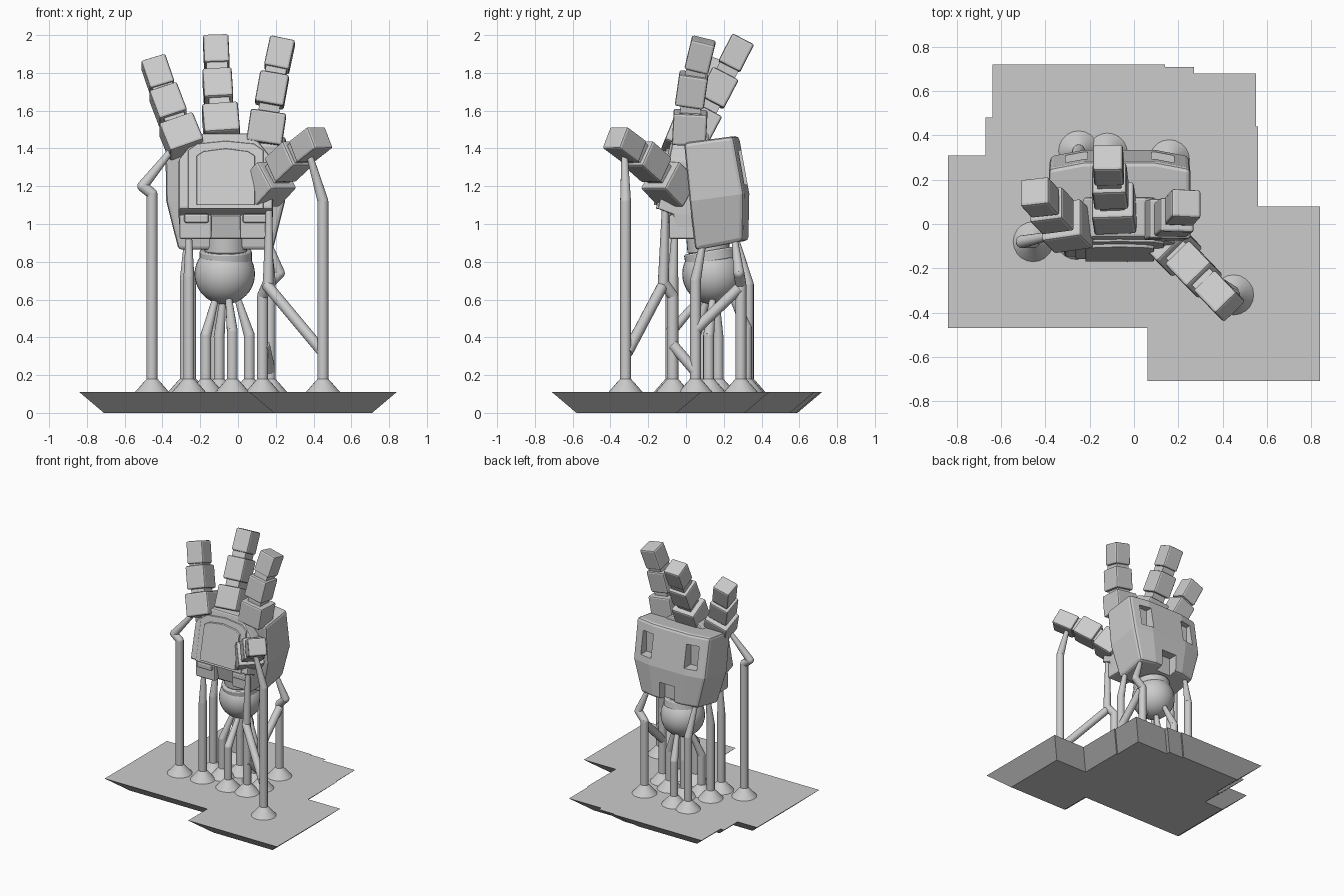
import bpy, bmesh
from mathutils import Vector, Matrix

if "Cube" in bpy.data.objects:
    bpy.data.objects.remove(bpy.data.objects["Cube"])

grey = bpy.data.materials.new("light_grey")
grey.use_nodes = True
grey.diffuse_color = (0.6, 0.6, 0.6, 1)
grey.node_tree.nodes["Principled BSDF"].inputs["Base Color"].default_value = (0.6, 0.6, 0.6, 1)

CX = -0.065  # centre line of the hand


def finish(name, bm, bevel=0.0, smooth=False):
    bmesh.ops.recalc_face_normals(bm, faces=bm.faces)
    mesh = bpy.data.meshes.new(name)
    bm.to_mesh(mesh)
    bm.free()
    mesh.materials.append(grey)
    ob = bpy.data.objects.new(name, mesh)
    bpy.context.collection.objects.link(ob)
    if bevel:
        mod = ob.modifiers.new("soft_edges", 'BEVEL')
        mod.width, mod.segments, mod.limit_method = bevel, 2, 'ANGLE'
    if smooth:
        bpy.ops.object.select_all(action='DESELECT')
        ob.select_set(True)
        bpy.context.view_layer.objects.active = ob
        bpy.ops.object.shade_smooth_by_angle()
    return ob


def loft(name, rings, bevel=0.0):
    """Skin a stack of equal-length rings and cap both ends."""
    bm = bmesh.new()
    rows = [[bm.verts.new(p) for p in ring] for ring in rings]
    for a, b in zip(rows, rows[1:]):
        for i in range(len(a)):
            j = (i + 1) % len(a)
            bm.faces.new((a[i], a[j], b[j], b[i]))
    bm.faces.new(rows[0])
    bm.faces.new(rows[-1])
    return finish(name, bm, bevel)


def block(name, centre, size, axis=(0, 0, 1), side=(1, 0, 0), bevel=0.012):
    """Box whose z runs along axis and whose x lies close to side."""
    z = Vector(axis).normalized()
    x = Vector(side)
    x = (x - z * x.dot(z)).normalized()
    rot = Matrix((x, z.cross(x), z)).transposed().to_4x4()
    bm = bmesh.new()
    bmesh.ops.create_cube(bm, size=1, matrix=Matrix.Translation(centre) @ rot
                          @ Matrix.Diagonal((*size, 1)))
    return finish(name, bm, bevel)


def cone(bm, a, b, r1, r2, sides=14):
    a, b = Vector(a), Vector(b)
    rot = (b - a).to_track_quat('Z', 'Y').to_matrix().to_4x4()
    bmesh.ops.create_cone(bm, cap_ends=True, segments=sides, radius1=r1, radius2=r2,
                          depth=(b - a).length, matrix=Matrix.Translation((a + b) / 2) @ rot)


# Raft: stepped outline with its underside drawn in
outline = [(-.84, -.47), (.06, -.47), (.06, -.71), (.84, -.71), (.84, .08), (.56, .08),
           (.56, .44), (.55, .44), (.55, .68), (.27, .68), (.27, .71), (.14, .71),
           (.14, .72), (-.64, .72), (-.64, .48), (-.67, .48), (-.67, .31), (-.84, .31)]


def inset(points, d):
    out = []
    for i, p in enumerate(points):
        p = Vector(p)
        e1 = (p - Vector(points[i - 1])).normalized()
        e2 = (Vector(points[(i + 1) % len(points)]) - p).normalized()
        out.append(p + d * Vector((-e1.y - e2.y, e1.x + e2.x)))
    return out


loft("raft", [[(x, y, 0) for x, y in inset(outline, 0.13)],
              [(x, y, 0.11) for x, y in outline]])


# Back shell of the hand, with three pockets
def shell_ring(half, front, back, zf, zb):
    return [(CX - half, front, zf), (CX + half, front, zf), (CX + half, back - .03, zb),
            (CX + half * .5, back, zb), (CX - half * .5, back, zb), (CX - half, back - .03, zb)]


shell = loft("back_shell", [shell_ring(.25, .05, .33, .86, .91),
                            shell_ring(.315, .02, .335, 1.12, 1.16),
                            shell_ring(.32, -.01, .28, 1.43, 1.465)], 0.02)
for label, x, y, z, w, h in (("upper_right", -.26, .31, 1.3, .1, .18),
                             ("upper_left", .13, .31, 1.3, .1, .18),
                             ("lower", CX, .33, .95, .13, .19)):
    cutter = block(label + "_pocket_cutter", (x, y, z), (w, .14, h), bevel=0)
    cutter.hide_render = True
    cutter.hide_set(True)
    cut = shell.modifiers.new(label + "_pocket", 'BOOLEAN')
    cut.object, cut.operation, cut.solver = cutter, 'DIFFERENCE', 'EXACT'


# Palm body
def palm_ring(z, half, front):
    return [(CX - half, front, z), (CX + half, front, z), (CX + half, .12, z), (CX - half, .12, z)]


def palm_y(z):
    return -0.15 + (z - 1.07) * 0.22


loft("palm", [palm_ring(.92, .24, -.04), palm_ring(1.05, .25, -.07), palm_ring(1.08, .25, -.15),
              palm_ring(1.34, .25, palm_y(1.34)), palm_ring(1.44, .17, palm_y(1.44)),
              palm_ring(1.48, .12, palm_y(1.48))], 0.012)


# Arched rim and panel on the palm
def arch(name, half, low, high, out):
    c = half * .25
    pts = [(-half, low), (half, low), (half, high - c), (half - c, high - .015),
           (0, high), (c - half, high - .015), (-half, high - c)]
    loft(name, [[(CX + x, palm_y(z) + dy, z) for x, z in pts] for dy in (.04, -out)], 0.006)


arch("palm_rim", .2, 1.08, 1.44, .012)
arch("palm_panel", .155, 1.1, 1.4, .028)

# Heel pads either side of the wrist
for label, s in (("right", -1), ("left", 1)):
    block(label + "_heel_pad", (CX + s * .16, -.02, .985), (.17, .14, .13))
    block(label + "_heel_ridge", (CX + s * .155, -.05, 1.03), (.13, .13, .05))

# Wrist and ball joint
bm = bmesh.new()
cone(bm, (CX, .12, .85), (CX, .11, .98), .112, .112, 32)
cone(bm, (CX, .135, .8), (CX, .125, .86), .138, .138, 32)
finish("wrist", bm, 0.008, True)
bm = bmesh.new()
bmesh.ops.create_uvsphere(bm, u_segments=32, v_segments=20, radius=.16,
                          matrix=Matrix.Translation((-.07, .14, .735)))
finish("wrist_ball", bm, 0, True)

# Fingers and thumb: three segments each with slim joints between
digits = {
    "little_finger": ([(-.3, -.01, 1.46), (-.37, .06, 1.63), (-.425, .12, 1.79)], (1, 0, 0)),
    "middle_finger": ([(-.09, .07, 1.53), (-.107, .17, 1.72), (-.115, .265, 1.905)], (1, 0, 0)),
    "index_finger": ([(.15, .02, 1.51), (.18, .03, 1.71), (.22, .075, 1.895)], (1, 0, 0)),
    "thumb": ([(.16, -.09, 1.21), (.27, -.205, 1.33), (.385, -.325, 1.42)], (1, 1, 0)),
}
sizes = [(.19, .18, .17), (.155, .155, .17), (.135, .13, .165)]
for name, (pts, side) in digits.items():
    pts = [Vector(p) for p in pts]
    dirs = [pts[1] - pts[0], pts[2] - pts[0], pts[2] - pts[1]]
    for part, p, d, s in zip(("base", "middle", "tip"), pts, dirs, sizes):
        block(f"{name}_{part}", p, s, d, side)
    for i in (0, 1):
        block(f"{name}_joint_{i + 1}", (pts[i] + pts[i + 1]) / 2, (.11, .11, .12), dirs[i * 2], side, 0)

# Supports: flared foot, straight column, then bent and tapered arms
R = 0.029


def tube(bm, path):
    for i, (a, b) in enumerate(zip(path, path[1:])):
        last = i == len(path) - 2
        cone(bm, a, b, R, R * .6 if last and i else R)
        if not last:
            bmesh.ops.create_uvsphere(bm, u_segments=14, v_segments=8, radius=R,
                                      matrix=Matrix.Translation(b))


# each entry: foot x, foot y, column top, arm points
supports = {
    "little_side": (-.455, -.08, 1.16, [(-.505, -.08, 1.2), (-.36, -.05, 1.38)]),
    "thumb": (.45, -.32, 1.12, [(.38, -.325, 1.36)]),
    "heel_left": (.13, -.07, .62, [(.16, -.12, .69), (.165, -.11, 1.09)]),
    "heel_right": (-.26, -.07, .72, [(-.26, -.06, .93)]),
    "ball_front": (-.03, -.08, .43, [(-.05, .08, .61)]),
    "ball_right": (-.17, .05, .41, [(-.12, .11, .6)]),
    "ball_left": (.06, .12, .41, [(0, .14, .6)]),
    "ball_middle": (-.1, .17, .4, [(-.08, .16, .6)]),
    "ball_back": (-.12, .32, .45, [(-.09, .24, .63)]),
    "shell_back_right": (-.25, .33, .68, [(-.27, .27, .9)]),
    "shell_back_left": (.16, .29, .68, [(.22, .28, .74), (.16, .26, .9)]),
    "shell_front_left": (.17, .05, .7, [(.16, .09, .9)]),
    "shell_front_right": (-.28, .09, .7, [(-.27, .11, .9)]),
}
for name, (x, y, top, arm) in supports.items():
    bm = bmesh.new()
    cone(bm, (x, y, .105), (x, y, .18), .095, R, 20)
    tube(bm, [(x, y, .11), (x, y, top)] + arm)
    finish(name + "_support", bm, 0, True)

# Diagonal braces between columns
for name, a, b in (("thumb_brace", (.45, -.31, .32), (.15, -.12, .68)),
                   ("back_brace", (.17, .05, .44), (.17, .28, .66)),
                   ("low_brace", (.14, -.07, .36), (.17, .05, .22))):
    bm = bmesh.new()
    cone(bm, a, b, R, R)
    finish(name, bm, 0, True)
